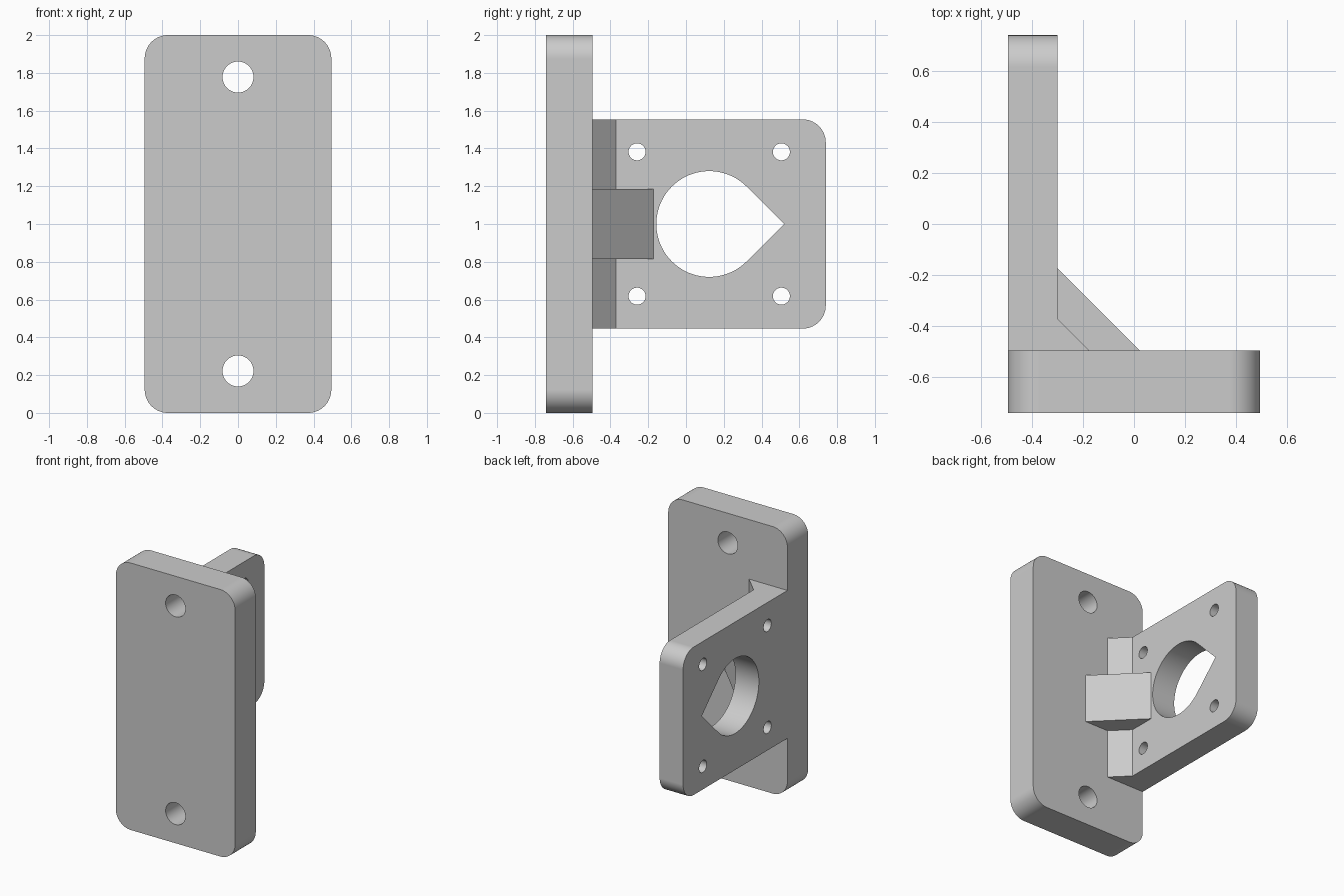
import bpy, bmesh, math
from mathutils import Vector

if "Cube" in bpy.data.objects:
    bpy.data.objects.remove(bpy.data.objects["Cube"], do_unlink=True)

grey = bpy.data.materials.new("light grey plastic")
grey.use_nodes = True
COLOUR = (0.6, 0.6, 0.6, 1)
grey.diffuse_color = COLOUR
grey.node_tree.nodes["Principled BSDF"].inputs["Base Color"].default_value = COLOUR


def arc(cu, cv, r, start, end, steps):
    """Points along an arc, angles in degrees."""
    angles = [math.radians(start + (end - start) * i / steps) for i in range(steps + 1)]
    return [(cu + r * math.cos(a), cv + r * math.sin(a)) for a in angles]


def circle(cu, cv, r):
    return arc(cu, cv, r, 0, 360, 48)[:-1]


def extrude(name, loops, axis, start, end):
    """Fill an outline (first loop) with holes (other loops), extruded along an axis."""
    place = {"x": lambda u, v: Vector((start, u, v)),
             "y": lambda u, v: Vector((u, start, v)),
             "z": lambda u, v: Vector((u, v, start))}[axis]
    step = Vector([end - start if a == axis else 0 for a in "xyz"])
    bm = bmesh.new()
    edges = []
    for loop in loops:
        verts = [bm.verts.new(place(u, v)) for u, v in loop]
        edges += [bm.edges.new((verts[i - 1], verts[i])) for i in range(len(verts))]
    bmesh.ops.triangle_fill(bm, edges=edges, use_beauty=True)
    out = bmesh.ops.extrude_face_region(bm, geom=bm.faces[:], use_keep_orig=True)
    moved = [g for g in out["geom"] if isinstance(g, bmesh.types.BMVert)]
    bmesh.ops.translate(bm, verts=moved, vec=step)
    bmesh.ops.recalc_face_normals(bm, faces=bm.faces[:])
    mesh = bpy.data.meshes.new(name)
    bm.to_mesh(mesh)
    bm.free()
    mesh.materials.append(grey)
    obj = bpy.data.objects.new(name, mesh)
    bpy.context.collection.objects.link(obj)
    bpy.ops.object.select_all(action="DESELECT")
    obj.select_set(True)
    bpy.context.view_layer.objects.active = obj
    bpy.ops.object.shade_smooth_by_angle(angle=math.radians(30))
    normals = obj.modifiers.new("flat sides", "WEIGHTED_NORMAL")
    normals.keep_sharp = True
    return obj


W, SEAM, BACK, INNER = 0.494, -0.495, 0.74, -0.3
MID, HALF, R = 1.0, 0.554, 0.123

# Upright mounting plate with four rounded corners and two screw holes
outline = []
for i, (sx, sz) in enumerate([(1, 1), (-1, 1), (-1, -1), (1, -1)]):
    outline += arc(sx * (W - R), MID + sz * (1 - R), R, 90 * i, 90 * i + 90, 16)
screws = [circle(0, MID + s * 0.778, 0.082) for s in (-1, 1)]
extrude("mounting_plate", [outline] + screws, "y", -BACK, SEAM)

# Side plate: rounded back corners, teardrop opening, four bolt holes
CY, CR = 0.123, 0.28
outline = [(SEAM, MID - HALF)]
outline += arc(BACK - R, MID - HALF + R, R, -90, 0, 16)
outline += arc(BACK - R, MID + HALF - R, R, 0, 90, 16)
outline += [(SEAM, MID + HALF)]
teardrop = arc(CY, MID, CR, 45, 315, 72) + [(CY + CR * math.sqrt(2), MID)]
bolts = [circle(CY + sy * 0.382, MID + sz * 0.382, 0.045)
         for sy in (-1, 1) for sz in (-1, 1)]
extrude("side_plate", [outline, teardrop] + bolts, "x", -W, INNER)

# Triangular braces in the inside corner: a long shallow one and a large middle one
for name, leg, half in (("corner_fillet", 0.124, HALF), ("middle_gusset", 0.322, HALF / 3)):
    triangle = [(INNER, SEAM), (INNER + leg, SEAM), (INNER, SEAM + leg)]
    extrude(name, [triangle], "z", MID - half, MID + half)
